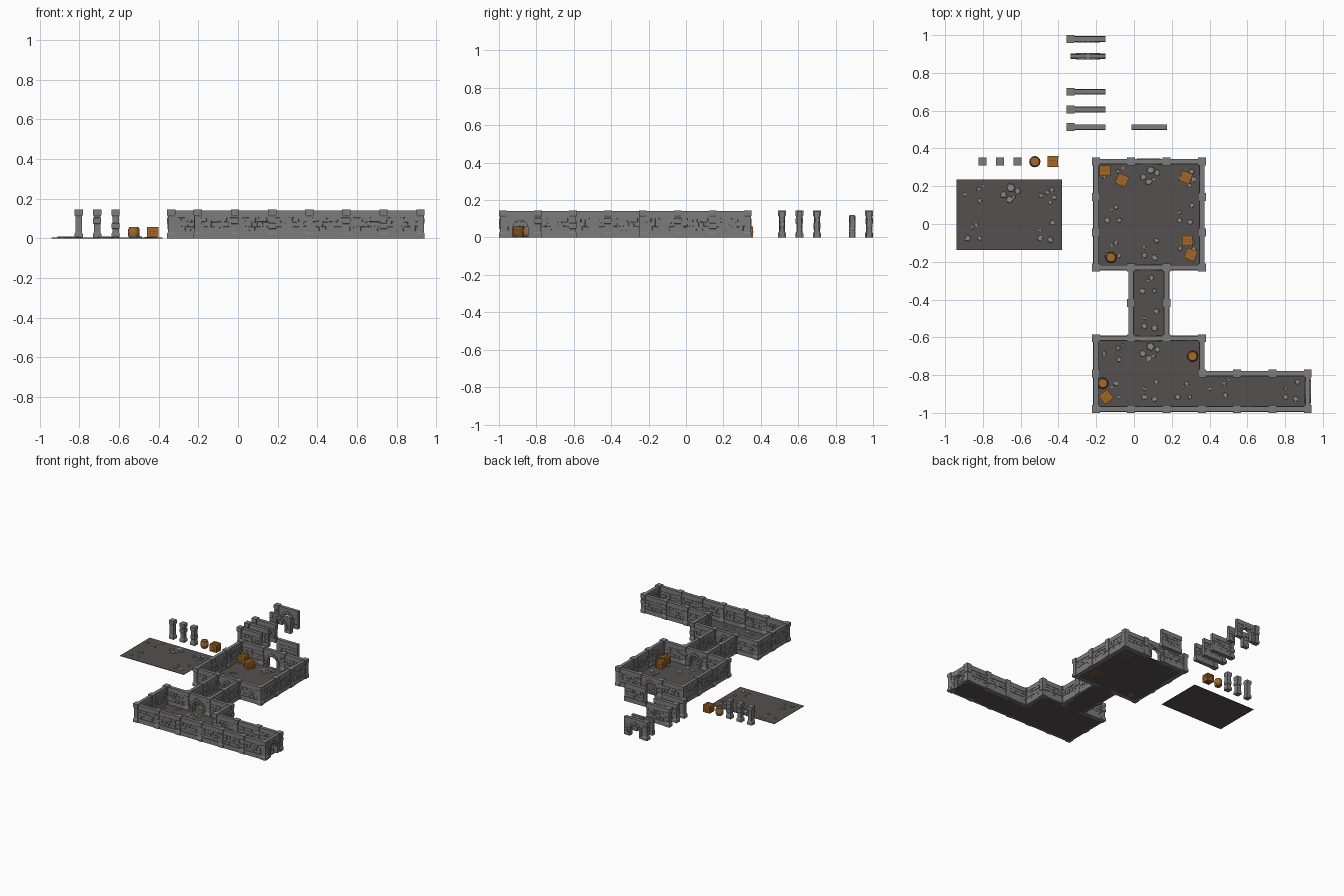
import bpy, bmesh, random
from math import pi, cos, sin, radians, sqrt
from mathutils import Vector

if "Cube" in bpy.data.objects:
    bpy.data.objects.remove(bpy.data.objects["Cube"])

random.seed(4)
T = 0.187                      # grid tile
X0, Y0 = -0.202, -0.979        # first grid node


def material(name, col):
    m = bpy.data.materials.new(name)
    m.diffuse_color = (*col, 1)
    m.use_nodes = True
    m.node_tree.nodes["Principled BSDF"].inputs["Base Color"].default_value = m.diffuse_color
    return m


FLOOR = material("dark_floor", (0.09, 0.08, 0.08))
STONE = material("stone_grey", (0.2, 0.2, 0.2))
PEBBLE = material("floor_stone", (0.25, 0.25, 0.25))
WOOD = material("wood", (0.38, 0.14, 0.02))
DARKWOOD = material("dark_wood", (0.2, 0.07, 0.01))
IRON = material("iron", (0.15, 0.14, 0.14))


def box(bm, c, s, mat=0, jit=0.0):
    vs = []
    for x, y, z in [(-1, -1, -1), (1, -1, -1), (1, 1, -1), (-1, 1, -1),
                    (-1, -1, 1), (1, -1, 1), (1, 1, 1), (-1, 1, 1)]:
        j = [random.uniform(-jit, jit) for _ in range(3)]
        vs.append(bm.verts.new((c[0] + x * s[0] / 2 + j[0], c[1] + y * s[1] / 2 + j[1] * .4,
                                c[2] + z * s[2] / 2 + j[2])))
    for f in [(3, 2, 1, 0), (4, 5, 6, 7), (0, 1, 5, 4), (1, 2, 6, 5), (2, 3, 7, 6), (3, 0, 4, 7)]:
        bm.faces.new([vs[i] for i in f]).material_index = mat


def prism(bm, pts, lo, hi, upright=True, mat=0, taper=1.0):
    """Extrude a 2D outline: along y when upright (points are x,z), else along z."""
    n = len(pts)
    cx, cy = sum(p[0] for p in pts) / n, sum(p[1] for p in pts) / n
    rings = []
    for d, k in ((lo, 1.0), (hi, taper)):
        q = [(cx + (a - cx) * k, cy + (b - cy) * k) for a, b in pts]
        rings.append([bm.verts.new((a, d, b) if upright else (a, b, d)) for a, b in q])
    faces = [rings[0], rings[1]]
    faces += [[rings[0][i], rings[0][(i + 1) % n], rings[1][(i + 1) % n], rings[1][i]] for i in range(n)]
    for f in faces:
        bm.faces.new(f).material_index = mat


def lathe(bm, profile, n, phase=0.0, mat=0):
    rings = [[bm.verts.new((r * cos(phase + 2 * pi * i / n), r * sin(phase + 2 * pi * i / n), z))
              for i in range(n)] for r, z in profile]
    for a, b in zip(rings, rings[1:]):
        for i in range(n):
            bm.faces.new((a[i], a[(i + 1) % n], b[(i + 1) % n], b[i])).material_index = mat
    bm.faces.new(rings[0]).material_index = mat
    bm.faces.new(rings[-1]).material_index = mat


def finish(name, bm, mats):
    bmesh.ops.recalc_face_normals(bm, faces=bm.faces)
    me = bpy.data.meshes.new(name)
    bm.to_mesh(me)
    bm.free()
    for m in mats:
        me.materials.append(m)
    return me


def place(name, me, x, y, rot=0.0):
    ob = bpy.data.objects.new(name, me)
    ob.location = (x, y, 0)
    ob.rotation_euler[2] = rot
    bpy.context.collection.objects.link(ob)


# Brick rows between x=a and x=b on both faces of a wall
def bricks(bm, a, b):
    for side in (-1, 1):
        for z0, z1 in ((0.037, 0.058), (0.060, 0.081), (0.083, 0.104)):
            x = a
            while x < b - 0.004:
                w = min(random.uniform(0.018, 0.036), b - x)
                if b - x - w < 0.010:
                    w = b - x
                d = random.uniform(0.002, 0.005)
                box(bm, (x + w / 2, side * (0.009 + d / 2), (z0 + z1) / 2),
                    (w - 0.002, d, z1 - z0), jit=0.0012)
                x += w


def wall_mesh():
    bm = bmesh.new()
    box(bm, (0, 0, 0.07), (T, 0.018, 0.136))
    box(bm, (0, 0, 0.0175), (T, 0.030, 0.035))
    box(bm, (0, 0, 0.1235), (T, 0.026, 0.035))
    bricks(bm, -T / 2 + 0.016, T / 2)
    return finish("wall", bm, [STONE])


def arch_mesh(coping=True):
    bm = bmesh.new()
    h, r, R, s = T / 2, 0.042, 0.062, 0.050
    top = 0.107 if coping else 0.121
    arc = [(-r * cos(pi * i / 8), s + r * sin(pi * i / 8)) for i in range(9)]
    prism(bm, [(-h, 0), (-r, 0)] + arc + [(r, 0), (h, 0), (h, top), (-h, top)], -0.010, 0.010)
    if coping:
        box(bm, (0, 0, 0.1235), (T, 0.026, 0.035))
    # wedge stones round the arch
    n = 7
    for i in range(n):
        a, b = pi * i / n + 0.02, pi * (i + 1) / n - 0.02
        o = R + (0.007 if i == n // 2 else random.uniform(-0.002, 0.002))
        prism(bm, [(r * cos(a) * .98, s + r * sin(a) * .98), (o * cos(a), s + o * sin(a)),
                   (o * cos(b), s + o * sin(b)), (r * cos(b) * .98, s + r * sin(b) * .98)], -0.017, 0.017)
    # jamb stones, plinth stubs and bricks either side
    for sg in (-1, 1):
        for k, w in enumerate((0.022, 0.016, 0.021)):
            box(bm, (sg * (r - 0.001 + w / 2), 0, 0.0085 + k * 0.0165), (w, 0.034, 0.0155))
        box(bm, (sg * (0.060 + h) / 2, 0, 0.0175), (h - 0.060, 0.030, 0.035))
        bricks(bm, *sorted((sg * (R + 0.002), sg * h)))
    return finish("arch", bm, [STONE])


def pillar_mesh(band, z):
    bm = bmesh.new()
    prof = [(.021, 0), (.021, .022), (.0165, .030), (.0165, z - .016), (band, z - .013), (band, z + .013),
            (.0165, z + .016), (.0165, .110), (.021, .118), (.021, .145)]
    lathe(bm, [(w * sqrt(2), zz) for w, zz in prof], 4, pi / 4)
    return finish("pillar", bm, [STONE])


def crate_mesh():
    bm = bmesh.new()
    s, b = 0.058, 0.009
    e = s / 2 - b / 2
    box(bm, (0, 0, s / 2), (s - .008, s - .008, s - .008), 1)
    for p in (-e, e):
        for q in (-e, e):
            box(bm, (p, q, s / 2), (b, b, s))
            box(bm, (p, 0, s / 2 + q), (b * .95, s - b, b))
            box(bm, (0, p, s / 2 + q), (s - b, b * .95, b))
    for k in (-1, 0, 1):             # planks on every face
        box(bm, (0, k * .0135, s / 2), (s - b, .0115, s - .003))
        box(bm, (0, 0, s / 2 + k * .0135), (s - .004, s - .004, .0115))
    return finish("crate", bm, [WOOD, DARKWOOD])


def barrel_mesh():
    bm = bmesh.new()
    lathe(bm, [(.023, 0), (.028, .015), (.030, .029), (.028, .043), (.023, .058), (.020, .058), (.020, .054)], 12)
    for z0, z1, r0, r1 in ((.008, .015, .0268, .0290), (.043, .050, .0290, .0268)):
        lathe(bm, [(r0, z0), (r1, z1)], 12, mat=1)
    return finish("barrel", bm, [WOOD, IRON])


# Loose stones per floor tile: (x, y, radius)
PATTERNS = {
    "A": [(.024, .042, .013), (.030, -.02, .015), (-.05, .013, .012), (.05, .058, .009)],
    "B": [(.008, .05, .024), (-.03, .013, .02), (.045, .034, .018), (0, -.013, .02), (.024, 0, .012)],
    "C": [(.04, .04, .016), (.05, 0, .016), (.013, .024, .013), (-.02, .008, .015), (.03, -.03, .012)],
    "D": [(.013, .04, .014), (-.034, -.03, .018), (.03, -.03, .014), (-.008, .024, .009)],
    "F": [(.04, .05, .015), (-.024, -.03, .017), (.03, -.04, .018), (-.024, .013, .011)],
    "-": [],
}


def floor(name, x, y, rows):
    """Slab of tiles; rows are listed from the back to the front."""
    bm = bmesh.new()
    nx, ny = len(rows[0]), len(rows)
    box(bm, (x + nx * T / 2, y + ny * T / 2, 0.0015), (nx * T, ny * T, 0.003))
    for j, row in enumerate(rows):
        for i, key in enumerate(row):
            cx, cy = x + (i + .5) * T, y + (ny - j - .5) * T
            for px, py, r in PATTERNS[key]:
                n, a0 = random.choice((5, 6, 7)), random.random() * 6
                pts = []
                for k in range(n):
                    a, q = a0 + 2 * pi * k / n, r * random.uniform(.75, 1.1)
                    pts.append((cx + px + q * cos(a), cy + py + q * sin(a)))
                prism(bm, pts, 0.001, random.uniform(.006, .010), False, 1, .85)
    place(name, finish(name, bm, [FLOOR, PEBBLE]), 0, 0)


floor("room_floor", X0, Y0 + 4 * T, ["ABC", "D-F", "DFC"])
floor("corridor_floor", X0 + T, Y0 + 2 * T, ["D", "F"])
floor("front_room_floor", X0, Y0, ["AB-", "DFD"])
floor("side_corridor_floor", X0 + 3 * T, Y0, ["A-F"])
floor("spare_floor", -0.941, -0.138, ["ABC", "D-F"])

WALLS = [wall_mesh() for _ in range(3)]
ARCH, LOW_ARCH = arch_mesh(), arch_mesh(False)
PILLARS = [pillar_mesh(.0165, .07), pillar_mesh(.020, .088), pillar_mesh(.0195, .062)]
CRATE, BARREL = crate_mesh(), barrel_mesh()

# Walk the dungeon outline placing a wall on each grid edge and a pillar on each node
LOOP = [(0, 0), (6, 0), (6, 1), (3, 1), (3, 2), (2, 2), (2, 4), (3, 4), (3, 7),
        (0, 7), (0, 4), (1, 4), (1, 2), (0, 2), (0, 0)]
edges = [((1, 2), (2, 2)), ((1, 4), (2, 4))]
doors = set(edges) | {((6, 0), (6, 1)), ((2, 7), (1, 7))}
nodes = []
for p, q in zip(LOOP, LOOP[1:]):
    n = max(abs(q[0] - p[0]), abs(q[1] - p[1]))
    d = ((q[0] - p[0]) // n, (q[1] - p[1]) // n)
    for k in range(n):
        a = (p[0] + d[0] * k, p[1] + d[1] * k)
        edges.append((a, (a[0] + d[0], a[1] + d[1])))
        nodes.append(a)
for i, (a, b) in enumerate(edges):
    rot = Vector((b[0] - a[0], b[1] - a[1])).angle_signed(Vector((1, 0)))
    door = (a, b) in doors
    place("doorway" if door else "wall", ARCH if door else WALLS[i % 3],
          X0 + (a[0] + b[0]) / 2 * T, Y0 + (a[1] + b[1]) / 2 * T, rot)
for i, (a, b) in enumerate(nodes):
    place("pillar", PILLARS[i % 3], X0 + a * T, Y0 + b * T)

# Spare kit pieces
for i, (y, me, post) in enumerate([(.513, WALLS[0], 1), (.606, WALLS[1], 1), (.70, WALLS[2], 1),
                                   (.888, LOW_ARCH, 0), (.979, ARCH, 1)]):
    place("spare_wall", me, -0.337 + T / 2, y)
    if post:
        place("spare_wall_pillar", PILLARS[i % 3], -0.337, y)
place("spare_plain_wall", WALLS[0], 0.08, .513)
for x, me in zip((-.803, -.71, -.617), PILLARS):
    place("spare_pillar", me, x, .33)

# Crates and barrels
for x, y, r in [(-.43, .33, 0), (-.153, .283, 0), (-.063, .233, -22), (.275, .247, -22),
                (.282, -.087, 0), (.30, -.162, -22), (-.148, -.915, 35)]:
    place("crate", CRATE, x, y, radians(r))
for x, y in [(-.525, .33), (-.122, -.177), (.31, -.70), (-.165, -.843)]:
    place("barrel", BARREL, x, y)
